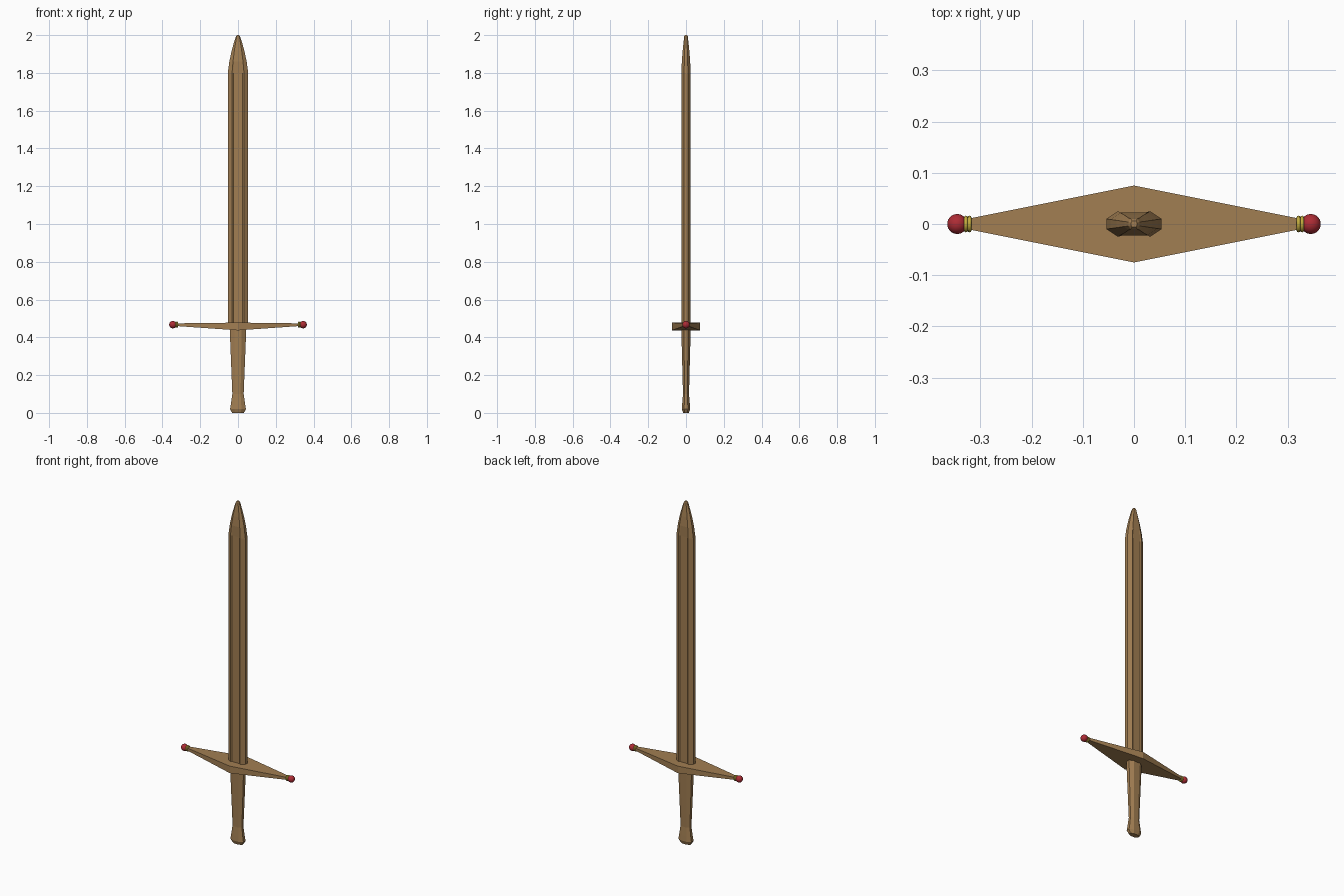
import bpy, bmesh, math

if "Cube" in bpy.data.objects:
    bpy.data.objects.remove(bpy.data.objects["Cube"])


def material(name, rgb):
    m = bpy.data.materials.new(name)
    m.diffuse_color = (*rgb, 1)
    m.use_nodes = True
    m.node_tree.nodes["Principled BSDF"].inputs["Base Color"].default_value = m.diffuse_color
    return m


WOOD = material("brown wood", (0.36, 0.21, 0.085))
RED = material("red gem", (0.42, 0.025, 0.035))
GOLD = material("yellow metal", (0.55, 0.42, 0.05))


def loft(name, rings, mat):
    """Skin equal-length rings of points and cap both ends."""
    bm = bmesh.new()
    vs = [[bm.verts.new(p) for p in r] for r in rings]
    n = len(vs[0])
    for a, b in zip(vs, vs[1:]):
        for i in range(n):
            j = (i + 1) % n
            bm.faces.new((a[i], a[j], b[j], b[i]))
    bm.faces.new(vs[0])
    bm.faces.new(vs[-1])
    bmesh.ops.recalc_face_normals(bm, faces=bm.faces)
    me = bpy.data.meshes.new(name)
    bm.to_mesh(me)
    bm.free()
    me.materials.append(mat)
    ob = bpy.data.objects.new(name, me)
    bpy.context.collection.objects.link(ob)
    return ob


def section(hx, hy, z, groove=1.0):
    """Bevelled flat section; groove below 1 sinks the middle of each face."""
    half = [(1, -0.4), (1, 0.4), (0.58, 1), (0.45, groove),
            (-0.45, groove), (-0.58, 1)]
    pts = half + [(-x, -y) for x, y in half]
    return [(x * hx, y * hy, z) for x, y in pts]


# Blade with shallow fuller that ends where the tip begins
loft("blade", [section(0.054, 0.025, 0.45, 0.8), section(0.054, 0.025, 1.80, 0.8),
               section(0.046, 0.022, 1.86), section(0.034, 0.018, 1.915),
               section(0.019, 0.012, 1.97), section(0.011, 0.010, 1.993),
               section(0.006, 0.006, 2.0)], WOOD)


# Octagonal grip flaring at the foot
def octagon(hx, hy, z):
    return [(x * hx, y * hy, z) for x, y in
            [(1, -.45), (1, .45), (.45, 1), (-.45, 1),
             (-1, .45), (-1, -.45), (-.45, -1), (.45, -1)]]


loft("grip", [octagon(0.031, 0.015, 0.0), octagon(0.042, 0.022, 0.02),
              octagon(0.037, 0.02, 0.05), octagon(0.03, 0.016, 0.10),
              octagon(0.044, 0.025, 0.45)], WOOD)

# Diamond crossguard
loft("crossguard", [[(x, -hy, lo), (x, hy, lo), (x, hy, hi), (x, -hy, hi)]
                    for x, hy, lo, hi in [(-0.33, 0.009, 0.46, 0.474),
                                          (0, 0.075, 0.437, 0.478),
                                          (0.33, 0.009, 0.46, 0.474)]], WOOD)

# Gems and paired collars at the guard ends
for s, side in ((-1, "left"), (1, "right")):
    bpy.ops.mesh.primitive_uv_sphere_add(segments=24, ring_count=14, radius=0.0195,
                                         location=(s * 0.345, 0, 0.467))
    parts = [("gem", RED)]
    obs = [bpy.context.object]
    for x in (0.321, 0.328):
        bpy.ops.mesh.primitive_torus_add(major_radius=0.0125, minor_radius=0.0038,
                                         major_segments=24, minor_segments=8,
                                         location=(s * x, 0, 0.467),
                                         rotation=(0, math.pi / 2, 0))
        obs.append(bpy.context.object)
        parts.append(("collar", GOLD))
    for ob, (name, mat) in zip(obs, parts):
        ob.name = f"{side}_{name}"
        ob.data.materials.append(mat)
        ob.data.shade_smooth()
